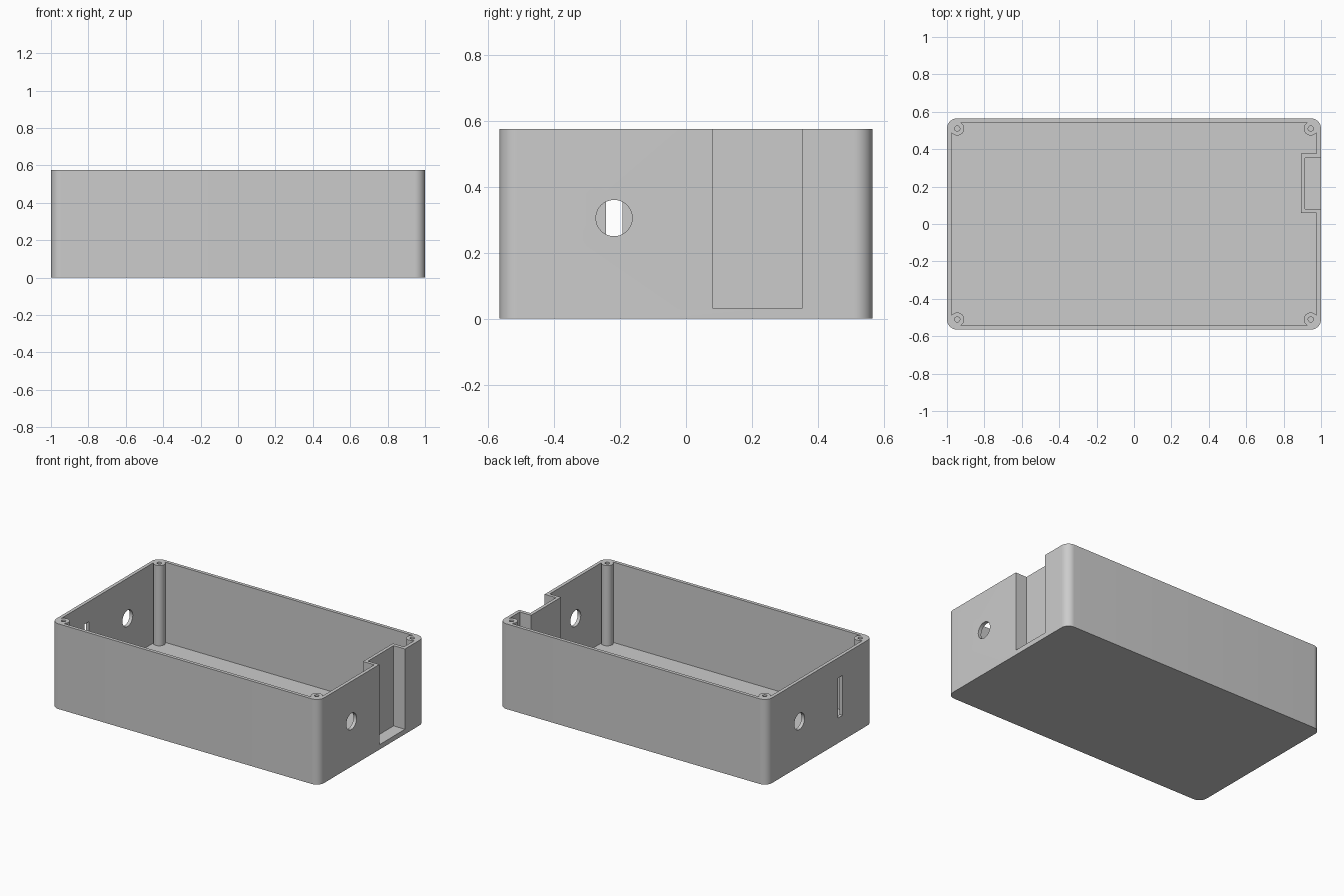
import bpy
import bmesh
import math

if "Cube" in bpy.data.objects:
    bpy.data.objects.remove(bpy.data.objects["Cube"], do_unlink=True)

HALF_X, HALF_Y, HEIGHT = 1.0, 0.565, 0.575
WALL, FLOOR, RADIUS = 0.023, 0.033, 0.055
POST_R, SCREW_R = 0.037, 0.014
HOLE_Y, HOLE_Z, HOLE_R = 0.218, 0.305, 0.055
ABOVE = HEIGHT + 0.1


def prism(name, outline, z0, z1):
    """Closed solid from a flat outline raised from z0 to z1."""
    bm = bmesh.new()
    base = bm.faces.new([bm.verts.new((x, y, z0)) for x, y in outline])
    top = bmesh.ops.extrude_face_region(bm, geom=[base])["geom"]
    verts = [v for v in top if isinstance(v, bmesh.types.BMVert)]
    bmesh.ops.translate(bm, verts=verts, vec=(0, 0, z1 - z0))
    bmesh.ops.recalc_face_normals(bm, faces=bm.faces)
    mesh = bpy.data.meshes.new(name)
    bm.to_mesh(mesh)
    bm.free()
    obj = bpy.data.objects.new(name, mesh)
    bpy.context.collection.objects.link(obj)
    return obj


def circle(cx, cy, r, n=32):
    return [(cx + r * math.cos(math.tau * i / n), cy + r * math.sin(math.tau * i / n))
            for i in range(n)]


def rect(x0, x1, y0, y1):
    return [(x0, y0), (x1, y0), (x1, y1), (x0, y1)]


def rounded(hx, hy, r, steps=12):
    points = []
    for q, (sx, sy) in enumerate([(1, 1), (-1, 1), (-1, -1), (1, -1)]):
        for i in range(steps + 1):
            a = math.pi / 2 * (q + i / steps)
            points.append((sx * (hx - r) + r * math.cos(a), sy * (hy - r) + r * math.sin(a)))
    return points


def cut(target, cutter):
    """Subtract the cutter from the target and discard it."""
    mod = target.modifiers.new("cut", "BOOLEAN")
    mod.operation = "DIFFERENCE"
    mod.solver = "EXACT"
    mod.object = cutter
    bpy.context.view_layer.objects.active = target
    bpy.ops.object.modifier_apply(modifier=mod.name)
    bpy.data.objects.remove(cutter, do_unlink=True)


corners = [(sx * (HALF_X - RADIUS), sy * (HALF_Y - RADIUS)) for sx in (-1, 1) for sy in (-1, 1)]

# Inside space, leaving room for the corner posts and the recess walls
cavity = prism("cavity", rounded(HALF_X - WALL, HALF_Y - WALL, RADIUS - WALL), FLOOR, ABOVE)
for x, y in corners:
    cut(cavity, prism("post", circle(x, y, POST_R), -0.1, ABOVE + 0.1))
cut(cavity, prism("recess_wall", rect(0.893, 1.1, 0.058, 0.377), -0.1, ABOVE + 0.1))

# Enclosure body
box = prism("enclosure_box", rounded(HALF_X, HALF_Y, RADIUS), 0, HEIGHT)
cut(box, cavity)

# Screw holes in the posts
for x, y in corners:
    cut(box, prism("screw_hole", circle(x, y, SCREW_R, 24), FLOOR, ABOVE))

# Open recess in the +x end
cut(box, prism("recess", rect(0.915, 1.1, 0.08, 0.353), FLOOR, ABOVE))

# Round cable holes, one in each end
for side in (-1, 1):
    drill = prism("cable_hole", circle(0, 0, HOLE_R, 48), -0.05, 0.05)
    drill.rotation_euler = (0, math.pi / 2, 0)
    drill.location = (side * (HALF_X - WALL / 2), -side * HOLE_Y, HOLE_Z)
    bpy.context.view_layer.update()
    cut(box, drill)

# Upright slot in the -x end
cut(box, prism("slot", rect(-1.05, -0.95, -0.242, -0.193), 0.17, 0.44))

# Plain grey plastic
grey = bpy.data.materials.new("grey_plastic")
grey.use_nodes = True
colour = (0.6, 0.6, 0.6, 1)
grey.diffuse_color = colour
grey.node_tree.nodes["Principled BSDF"].inputs["Base Color"].default_value = colour
box.data.materials.clear()
box.data.materials.append(grey)
for face in box.data.polygons:
    face.material_index = 0

bpy.ops.object.select_all(action="DESELECT")
box.select_set(True)
bpy.context.view_layer.objects.active = box
bpy.ops.object.shade_smooth_by_angle(angle=math.radians(30))
